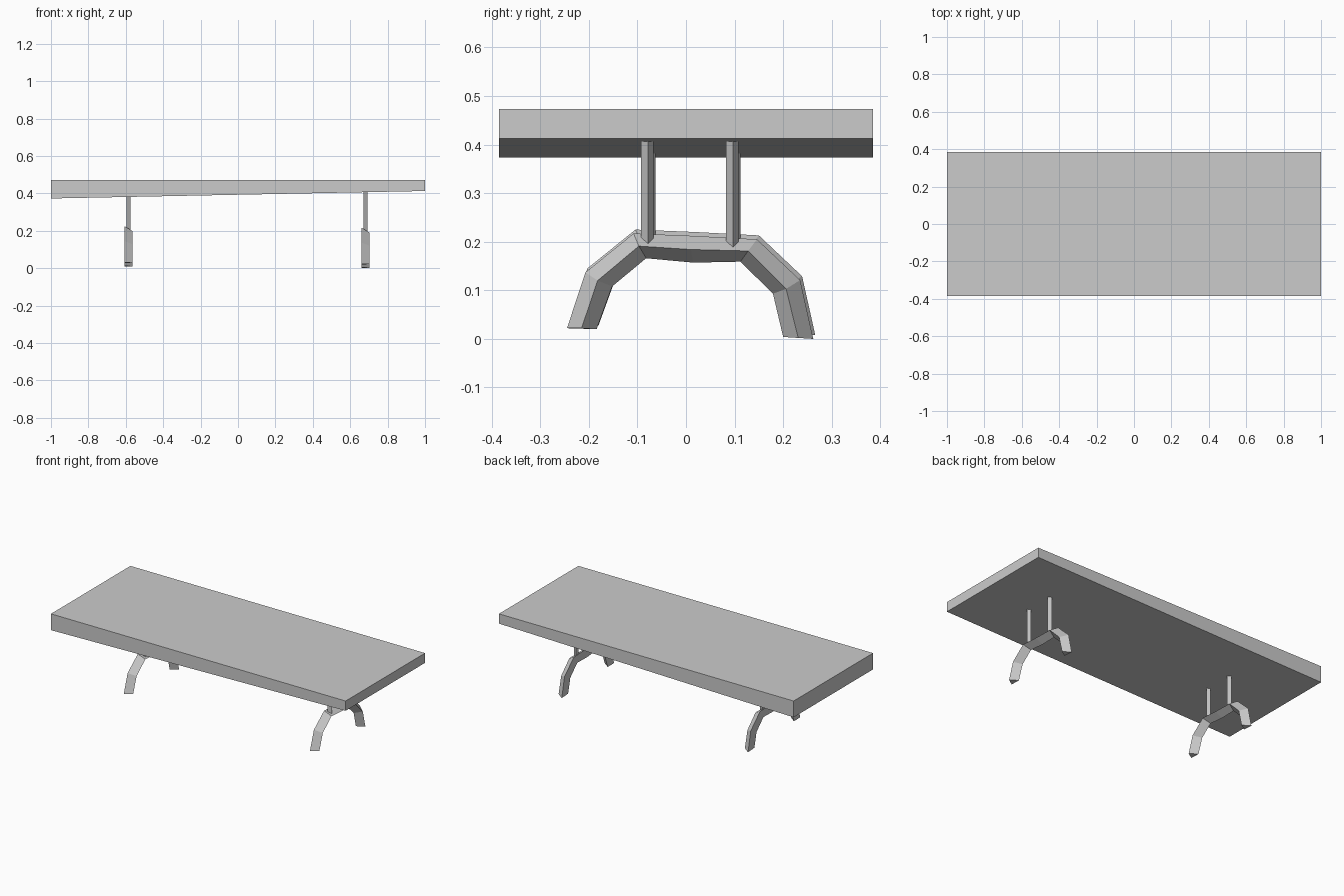
import bpy, bmesh

if "Cube" in bpy.data.objects:
    bpy.data.objects.remove(bpy.data.objects["Cube"])


def loft(name, rings):
    """Skin a list of equal-length vertex rings and cap both ends."""
    bm = bmesh.new()
    loops = [[bm.verts.new(p) for p in ring] for ring in rings]
    n = len(loops[0])
    for a, b in zip(loops, loops[1:]):
        for i in range(n):
            j = (i + 1) % n
            bm.faces.new((a[i], a[j], b[j], b[i]))
    bm.faces.new(loops[0])
    bm.faces.new(loops[-1])
    bmesh.ops.recalc_face_normals(bm, faces=bm.faces)
    mesh = bpy.data.meshes.new(name)
    bm.to_mesh(mesh)
    bm.free()
    obj = bpy.data.objects.new(name, mesh)
    bpy.context.collection.objects.link(obj)
    return obj


# Table top: slab with a sloping underside
profile = [(-1, 0.373), (1, 0.413), (1, 0.473), (-1, 0.473)]
loft("table_top", [[(x, y, z) for x, z in profile] for y in (-0.385, 0.385)])

# Arched leg stations: outer, ridge and inner edge of a triangular section (y, z)
stations = [
    ((-0.245, 0.022), (-0.215, 0.022), (-0.184, 0.020)),
    ((-0.207, 0.137), (-0.182, 0.120), (-0.152, 0.108)),
    ((-0.108, 0.217), (-0.097, 0.191), (-0.082, 0.166)),
    ((0.015, 0.212), (0.010, 0.184), (0.015, 0.157)),
    ((0.146, 0.205), (0.128, 0.181), (0.112, 0.159)),
    ((0.235, 0.121), (0.206, 0.103), (0.179, 0.093)),
    ((0.262, 0.000), (0.231, 0.002), (0.200, 0.004)),
]

# Two trestles: name, x of the flat back, y shift, z shift, post top
for side, x0, dy, dz, top in (("right", 0.660, 0.0, 0.0, 0.409),
                              ("left", -0.607, 0.004, 0.008, 0.386)):
    # Arched leg with its ridge facing +x
    loft(f"{side}_arched_leg", [
        [(x0 + dx, y + dy, z + dz) for dx, (y, z) in zip((0, 0.043, 0), st)]
        for st in stations])
    # Two thin triangular posts up to the slab
    for label, yc in (("front", -0.080), ("back", 0.095)):
        tri = [(0.011, -0.013), (0.033, 0.002), (0.012, 0.013)]
        loft(f"{side}_{label}_post", [
            [(x0 + dx, yc + oy + dy, z) for dx, oy in tri]
            for z in (0.185 + dz, top)])
